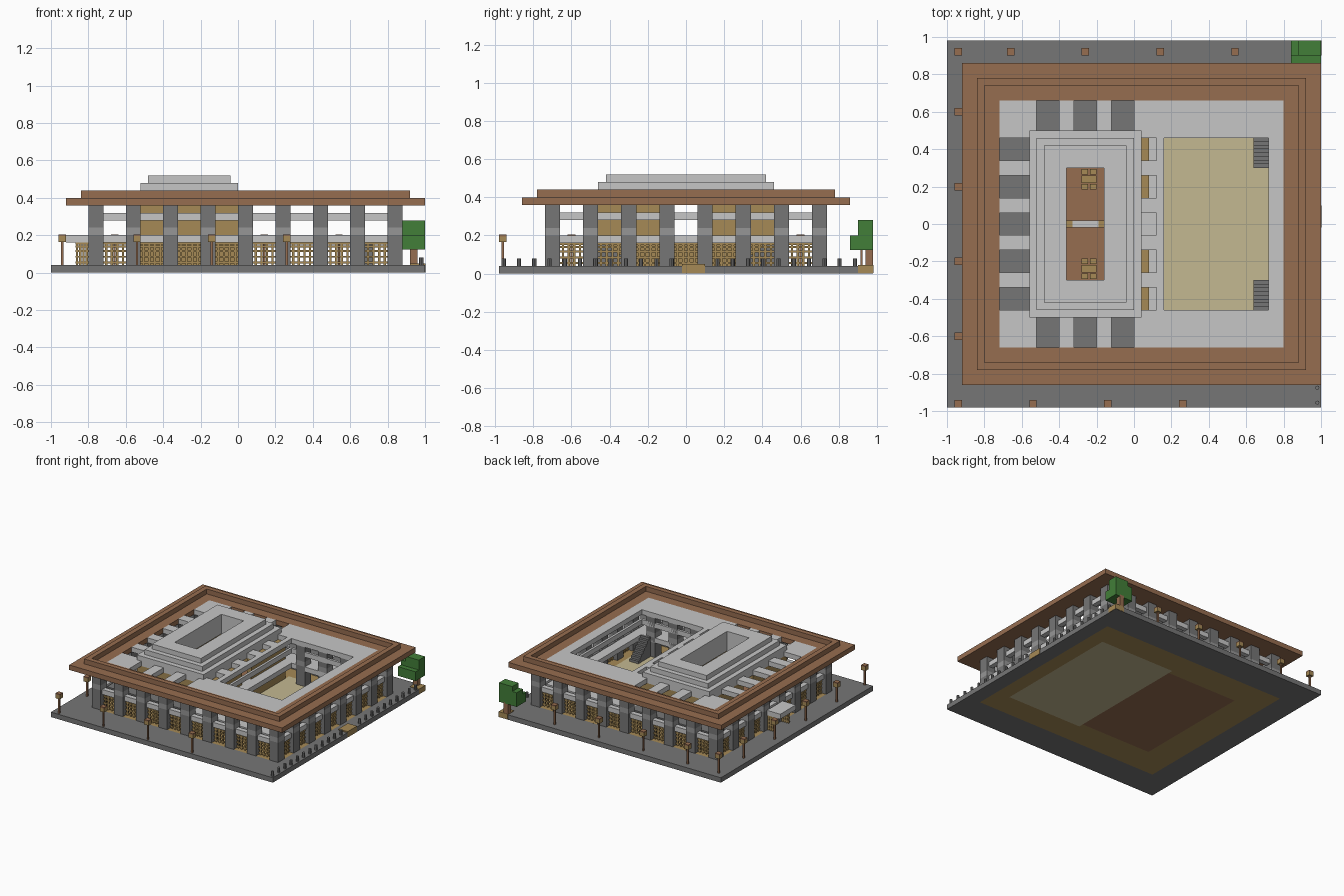
import bpy, bmesh

if "Cube" in bpy.data.objects:
    bpy.data.objects.remove(bpy.data.objects["Cube"])


def mat(name, r, g, b):
    lin = [((c / 255 + 0.055) / 1.055) ** 2.4 for c in (r, g, b)]
    m = bpy.data.materials.new(name)
    m.diffuse_color = (*lin, 1)
    m.use_nodes = True
    m.node_tree.nodes["Principled BSDF"].inputs["Base Color"].default_value = m.diffuse_color
    return m


DARK = mat("dark_stone", 118, 118, 118)
MID = mat("mid_stone", 150, 150, 150)
LIGHT = mat("light_stone", 198, 198, 198)
BROWN = mat("brown_wood", 150, 109, 80)
TAN = mat("tan_wood", 166, 138, 86)
SAND = mat("pale_sand", 196, 184, 145)
GREEN = mat("leaf_green", 66, 126, 56)


def finish(bm, name, m):
    me = bpy.data.meshes.new(name)
    bm.to_mesh(me)
    bm.free()
    me.materials.append(m)
    ob = bpy.data.objects.new(name, me)
    bpy.context.collection.objects.link(ob)
    return ob


def add_box(bm, x0, x1, y0, y1, z0, z1):
    vs = bmesh.ops.create_cube(bm, size=1)["verts"]
    for v in vs:
        v.co.x = x1 if v.co.x > 0 else x0
        v.co.y = y1 if v.co.y > 0 else y0
        v.co.z = z1 if v.co.z > 0 else z0


def boxes(name, items, m):
    bm = bmesh.new()
    for b in items:
        add_box(bm, *b)
    return finish(bm, name, m)


def plate(name, xs, ys, z0, z1, solid, m):
    """Slab on a grid of cells; shared inner faces are removed."""
    bm = bmesh.new()
    xs, ys = sorted(set(xs)), sorted(set(ys))
    for x0, x1 in zip(xs, xs[1:]):
        for y0, y1 in zip(ys, ys[1:]):
            if solid((x0 + x1) / 2, (y0 + y1) / 2):
                add_box(bm, x0, x1, y0, y1, z0, z1)
    seen = {}
    for f in bm.faces:
        c = f.calc_center_median()
        seen.setdefault(tuple(round(k, 4) for k in c), []).append(f)
    twins = [f for fs in seen.values() if len(fs) > 1 for f in fs]
    bmesh.ops.delete(bm, geom=twins, context='FACES')
    bmesh.ops.remove_doubles(bm, verts=bm.verts, dist=0.0005)
    return finish(bm, name, m)


def within(x, y, r):
    return r[0] < x < r[1] and r[2] < y < r[3]


def ring(name, o, i, z0, z1, m):
    return plate(name, [o[0], i[0], i[1], o[1]], [o[2], i[2], i[3], o[3]],
                 z0, z1, lambda x, y: not within(x, y, i), m)


HALL = (-0.8, 0.88, -0.74, 0.74)
INNER = (-0.72, 0.8, -0.66, 0.66)
COURT = (0.16, 0.72, -0.46, 0.46)
TEMPLE = (-0.56, 0.08, -0.5, 0.5)
WELL = (-0.36, -0.16, -0.3, 0.3)
YARD = (0.08, 0.76, -0.54, 0.54)

# Ground: paving ring and the inset floors
ring("paving", (-1, 1, -0.98, 0.98), HALL, 0, 0.04, DARK)
plate("gallery_floor", [-0.8, -0.56, 0.08, 0.76, 0.88], [-0.74, -0.54, -0.5, 0.5, 0.54, 0.74], 0, 0.04,
      lambda x, y: not within(x, y, TEMPLE) and not within(x, y, YARD), TAN)
boxes("temple_floor", [(*TEMPLE, 0, 0.04)], BROWN)
boxes("courtyard_floor", [(*YARD, 0, 0.04)], SAND)

# Outer columns, with a paler band
cx = [-0.8 + 0.2 * i + 0.04 for i in range(9)]
cy = [-0.7 + 0.2 * i for i in range(8)]
spots = [(x, y) for x in cx for y in cy
         if x in (cx[0], cx[-1]) or y in (cy[0], cy[-1])]
inner_spots = [(x, s * 0.5) for x in cx[5:8] for s in (-1, 1)]


def column_set(z0, z1):
    return [(x - .04, x + .04, y - .04, y + .04, z0, z1) for x, y in spots + inner_spots]


boxes("lower_columns", column_set(0.04, 0.20), DARK)
boxes("column_bands", column_set(0.20, 0.24), MID)
boxes("upper_columns", column_set(0.24, 0.36), DARK)

# Beams, rails and lattice screens in every bay
beams, lattice = [], []


def screen(fixed, a, b, along_x):
    """Lattice of thin bars in one bay."""
    bars = [(a, b, z, z + 0.01) for z in (0.05, 0.08, 0.11, 0.135, 0.15)]
    n = 4
    for i in range(n):
        c = a + (b - a) * (i + 0.5) / n
        bars.append((c - 0.006, c + 0.006, 0.04, 0.16))
    for p, q, z0, z1 in bars:
        s = (fixed - 0.006, fixed + 0.006)
        lattice.append((p, q, *s, z0, z1) if along_x else (*s, p, q, z0, z1))


for s in (-1, 1):
    for x in cx[:-1]:
        a, b = x + 0.04, x + 0.16
        y0, y1 = sorted((s * 0.68, s * 0.72))
        beams += [(a, b, y0, y1, z, z + 0.04) for z in (0.16, 0.28)]
        screen(s * 0.70, a, b, True)
for xc in (cx[0], cx[-1]):
    for y in cy[:-1]:
        a, b = y + 0.04, y + 0.16
        beams += [(xc - .02, xc + .02, a, b, z, z + 0.04) for z in (0.16, 0.28)]
        if not (xc < 0 and abs(y + 0.1) < 0.01):
            screen(xc, a, b, False)
boxes("beams_and_rails", beams, LIGHT)

# Upper gallery slabs
plate("west_gallery", [-0.72, -0.56, 0.04], [-0.66, -0.5, 0.5, 0.66], 0.16, 0.20,
      lambda x, y: not within(x, y, TEMPLE), DARK)
plate("east_gallery", [0.04, 0.08, 0.16, 0.72, 0.8], [-0.66, -0.5, -0.46, 0.46, 0.5, 0.66], 0.16, 0.20,
      lambda x, y: not within(x, y, COURT) and not within(x, y, TEMPLE), LIGHT)
ring("courtyard_rail", (0.14, 0.74, -0.48, 0.48), COURT, 0.28, 0.32, LIGHT)

# Temple walls with a doorway in the east and west sides
walls = [(-0.56, 0.08, -0.5, -0.46, 0.04, 0.36), (-0.56, 0.08, 0.46, 0.5, 0.04, 0.36)]
for x in (-0.56, 0.04):
    walls += [(x, x + .04, -0.46, -0.06, 0.04, 0.36), (x, x + .04, 0.06, 0.46, 0.04, 0.36),
              (x, x + .04, -0.06, 0.06, 0.04, 0.16)]
boxes("temple_walls", walls, TAN)
boxes("door_sills", [(x, x + .04, -0.06, 0.06, 0.16, 0.20) for x in (-0.56, 0.04)], LIGHT)

# Bridge and carved stands inside the temple
boxes("temple_bridge", [(-0.33, -0.19, -0.02, 0.02, 0.16, 0.20)], LIGHT)
boxes("bridge_ends", [(-0.36, -0.33, -0.02, 0.02, 0.04, 0.20), (-0.19, -0.16, -0.02, 0.02, 0.04, 0.20)], TAN)
stands = []
for y in (-0.24, 0.24):
    stands.append((-0.28, -0.20, y - 0.02, y + 0.02, 0.04, 0.10))
    for x in (-0.28, -0.235):
        for d in (-0.055, 0.025):
            stands.append((x, x + 0.035, y + d, y + d + 0.03, 0.04, 0.12))
boxes("stands", stands, TAN)

# Main roof: brown eaves, raised rim, pale deck with openings
ring("eaves", (-0.92, 1.0, -0.86, 0.86), INNER, 0.36, 0.40, BROWN)
ring("roof_rim", (-0.84, 0.92, -0.78, 0.78), (-0.80, 0.88, -0.74, 0.74), 0.40, 0.44, BROWN)
holes = [COURT, WELL]
for k in range(-2, 3):
    y0, y1 = 0.2 * k - 0.06, 0.2 * k + 0.06
    holes += [(-0.72, -0.56, y0, y1), (0.04, 0.12, y0, y1)]
for x in (-0.52, -0.32, -0.12):
    holes += [(x, x + 0.12, 0.5, 0.66), (x, x + 0.12, -0.66, -0.5)]
gx = [round(v, 3) for h in holes + [INNER] for v in h[:2]]
gy = [round(v, 3) for h in holes + [INNER] for v in h[2:]]
plate("roof_deck", gx, gy, 0.36, 0.40,
      lambda x, y: not any(within(x, y, h) for h in holes), LIGHT)

# Stepped temple roof around the light well
for i in range(3):
    d = 0.04 * i
    ring("temple_roof_tier_%d" % (i + 1), (-0.56 + d, 0.04 - d, -0.5 + d, 0.5 - d), WELL,
         0.40 + d, 0.44 + d, LIGHT)

# Courtyard stairs rising outwards
steps = []
for i in range(8):
    a, b, top = 0.30 + 0.02 * i, 0.32 + 0.02 * i, 0.06 + 0.02 * i
    steps += [(0.64, 0.72, a, b, 0.04, top), (0.64, 0.72, -b, -a, 0.04, top)]
boxes("stairs", steps, DARK)

# West porch canopy with screens
boxes("porch_canopy", [(-0.92, -0.8, -0.10, 0.10, 0.16, 0.20)], LIGHT)
for y in (-0.09, 0.09):
    screen(y, -0.87, -0.8, True)
boxes("lattice_screens", lattice, TAN)

# East entrance step
boxes("entrance_step", [(0.92, 1.003, -0.02, 0.10, 0.002, 0.05)], TAN)

# Street lamps on three sides
lamps = [(x, -0.96) for x in (-0.94, -0.54, -0.14, 0.26)]
lamps += [(-0.94, y) for y in (-0.6, -0.2, 0.2, 0.6)]
lamps += [(x, 0.92) for x in (-0.94, -0.66, -0.26, 0.14, 0.54)]
boxes("lamp_posts", [(x - .006, x + .006, y - .006, y + .006, 0.04, 0.165) for x, y in lamps], BROWN)
boxes("lamp_heads", [(x - .02, x + .02, y - .02, y + .02, 0.165, 0.195) for x, y in lamps], TAN)
boxes("lamp_caps", [(x - .02, x + .02, y - .02, y + .02, 0.195, 0.205) for x, y in lamps], BROWN)

# Bollards along the east edge
bm = bmesh.new()
for i in range(24):
    y = -0.955 + 0.08 * i
    if -0.05 < y < 0.13:
        continue
    c = bmesh.ops.create_cone(bm, cap_ends=True, segments=8, radius1=0.011, radius2=0.011, depth=0.04)
    bmesh.ops.translate(bm, verts=c["verts"], vec=(0.98, y, 0.06))
finish(bm, "bollards", DARK)

# Corner tree in a planter
boxes("planter", [(0.92, 1.002, 0.90, 0.982, 0.002, 0.045)], TAN)
boxes("tree_trunk", [(0.92, 0.96, 0.94, 0.98, 0.045, 0.14)], BROWN)
boxes("tree_leaves", [(0.84, 1.0, 0.86, 0.98, 0.125, 0.20), (0.84, 1.0, 0.90, 0.98, 0.20, 0.24),
                      (0.88, 1.0, 0.90, 0.98, 0.24, 0.28)], GREEN)
